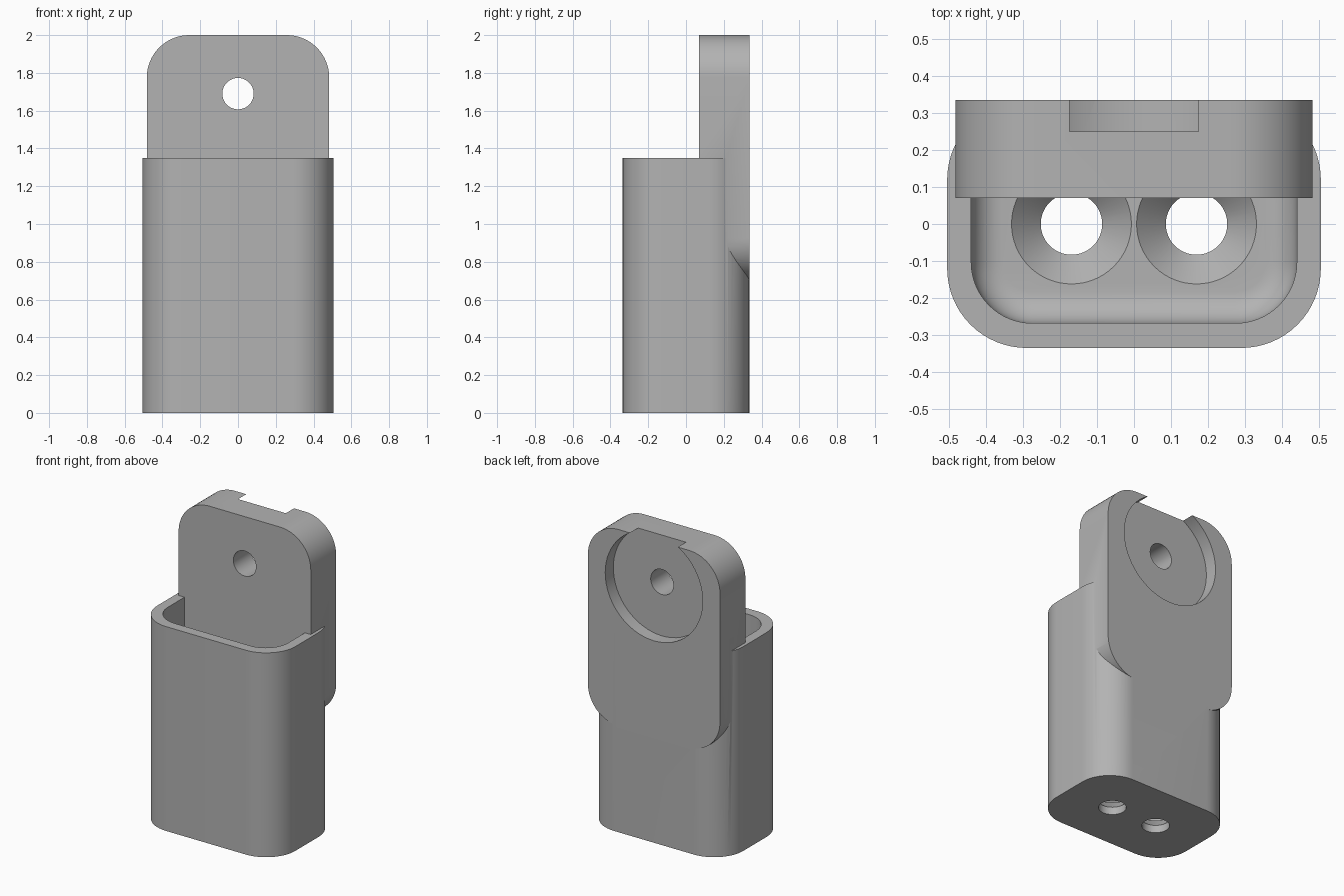
import bpy, bmesh
from math import sin, cos, pi, radians

if "Cube" in bpy.data.objects:
    bpy.data.objects.remove(bpy.data.objects["Cube"], do_unlink=True)

grey = bpy.data.materials.new("plain grey")
grey.use_nodes = True
grey.diffuse_color = (0.45, 0.45, 0.45, 1)
grey.node_tree.nodes["Principled BSDF"].inputs["Base Color"].default_value = grey.diffuse_color


def rounded_rect(hx, hy, r, cx=0, cy=0, steps=16):
    """Outline of a rectangle with rounded corners."""
    pts = []
    for q, (sx, sy) in enumerate([(1, 1), (-1, 1), (-1, -1), (1, -1)]):
        for i in range(steps + 1):
            a = (q + i / steps) * pi / 2
            pts.append((cx + sx * (hx - r) + r * cos(a), cy + sy * (hy - r) + r * sin(a)))
    return pts


def circle(r, cx=0, cy=0, n=64):
    return [(cx + r * cos(2 * pi * i / n), cy + r * sin(2 * pi * i / n)) for i in range(n)]


def loft(name, rings, axis="z"):
    """Solid through (outline, depth) rings, stacked along z or y."""
    bm = bmesh.new()
    loops = [[bm.verts.new((u, v, d) if axis == "z" else (u, d, v)) for u, v in outline]
             for outline, d in rings]
    n = len(loops[0])
    for a, b in zip(loops, loops[1:]):
        for i in range(n):
            j = (i + 1) % n
            bm.faces.new((a[i], a[j], b[j], b[i]))
    bm.faces.new(loops[0][::-1])
    bm.faces.new(loops[-1])
    bmesh.ops.recalc_face_normals(bm, faces=bm.faces)
    mesh = bpy.data.meshes.new(name)
    bm.to_mesh(mesh)
    bm.free()
    mesh.materials.append(grey)
    obj = bpy.data.objects.new(name, mesh)
    bpy.context.collection.objects.link(obj)
    return obj


def combine(target, tool, operation):
    """Apply a boolean and discard the tool."""
    bpy.context.view_layer.objects.active = target
    mod = target.modifiers.new(tool.name, "BOOLEAN")
    mod.object, mod.operation, mod.solver = tool, operation, "EXACT"
    bpy.ops.object.modifier_apply(modifier=mod.name)
    bpy.data.objects.remove(tool, do_unlink=True)


RIM, FLOOR, BACK = 1.35, 0.13, 0.335

# Cup body
outer = rounded_rect(0.505, BACK, 0.215)
holder = loft("wall_holder", [(outer, 0), (outer, RIM)])

# Cavity with a rounded floor edge
fillet, rings = 0.085, []
for i in range(9):
    a = i / 8 * pi / 2
    inset = fillet * (1 - sin(a))
    rings.append((rounded_rect(0.44 - inset, 0.268 - inset, 0.165 - inset),
                  FLOOR + fillet * (1 - cos(a))))
rings.append((rounded_rect(0.44, 0.268, 0.165), RIM + 0.1))
combine(holder, loft("cavity", rings), "DIFFERENCE")

# Mounting plate
plate = rounded_rect(0.483, 0.65, 0.225, cy=1.35)
combine(holder, loft("mounting_plate", [(plate, 0.07), (plate, BACK)], "y"), "UNION")

# Round recess in the back of the plate, and its screw hole
for name, r, start in (("back_recess", 0.356, 0.25), ("plate_hole", 0.083, 0)):
    ring = circle(r, 0, 1.69)
    combine(holder, loft(name, [(ring, start), (ring, 0.5)], "y"), "DIFFERENCE")

# Countersunk floor holes
for x in (-0.169, 0.169):
    rings = [(circle(r, x), z) for r, z in
             ((0.083, -0.1), (0.083, FLOOR - 0.08), (0.162, FLOOR), (0.162, FLOOR + 0.02))]
    combine(holder, loft("floor_hole", rings), "DIFFERENCE")

bpy.ops.object.select_all(action="DESELECT")
holder.select_set(True)
bpy.context.view_layer.objects.active = holder
bpy.ops.object.shade_smooth_by_angle(angle=radians(30))
